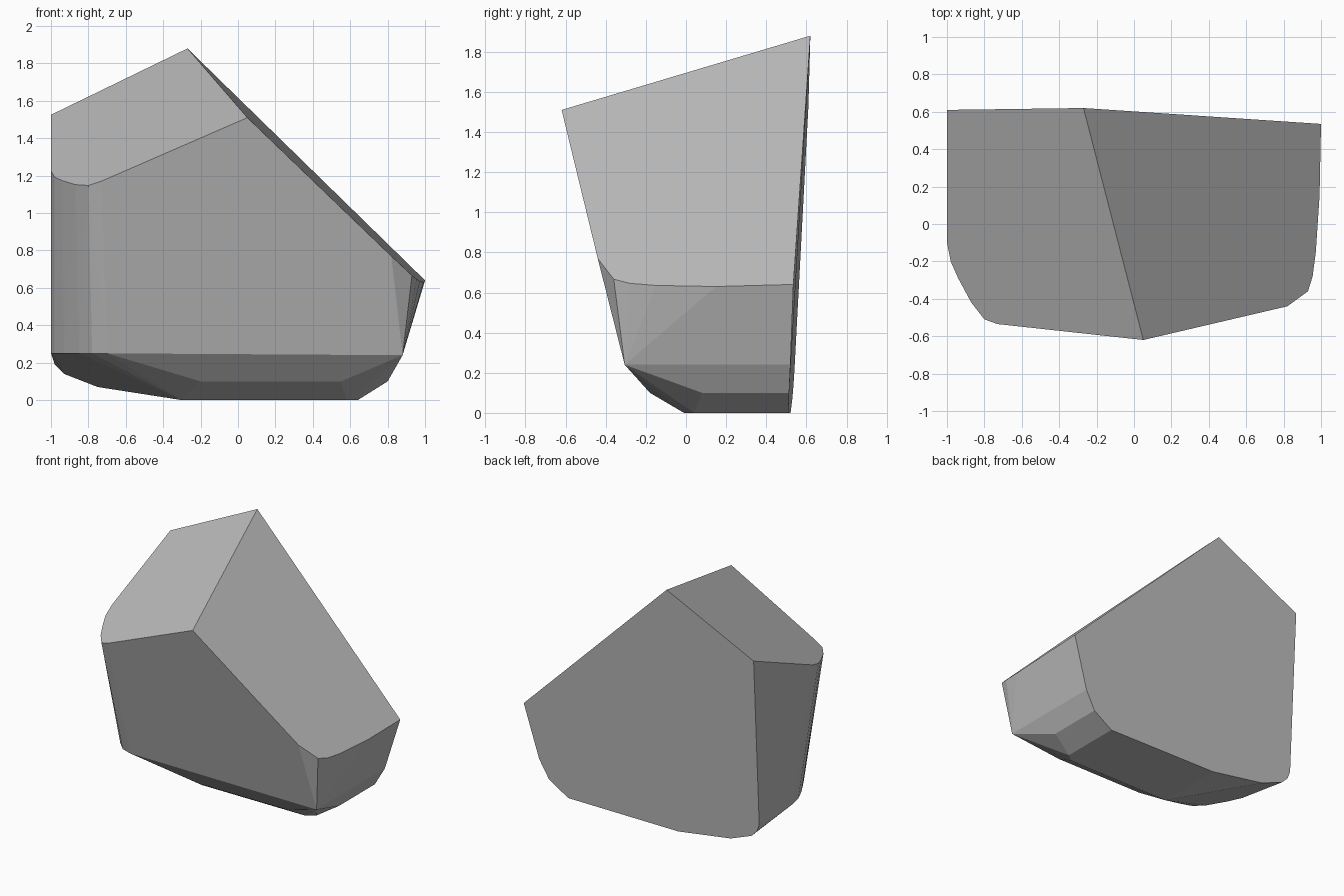
import bpy, bmesh

if "Cube" in bpy.data.objects:
    bpy.data.objects.remove(bpy.data.objects["Cube"])

# Key planes of the cut stone
def back_y(x, z):
    return 0.62 - 0.0115 * (x + 0.27) + 0.0527 * (z - 1.88)

def front_y(z):
    return -0.62 - 0.2475 * (z - 1.51)

def left_top_z(x, y):
    return 1.88 + 0.48 * (x + 0.27) + 0.423 * (y - 0.62)

def right_top_z(x, y):
    return 1.88 - 0.973 * (x + 0.27) + 0.047 * (y - 0.62)

# Slanted ridge
points = [(-0.27, 0.62, 1.88), (0.05, -0.62, 1.51)]

# Rim of the left top facet, rounded at the front corner
for x, y in [(-1, 0.61), (-1, -0.10), (-0.98, -0.20), (-0.94, -0.29),
             (-0.87, -0.42), (-0.80, -0.51), (-0.73, -0.535)]:
    points.append((x, y, left_top_z(x, y)))

# Rim of the right top facet
for x, y in [(1, 0.535), (0.992, 0.15), (0.972, -0.15), (0.955, -0.28),
             (0.93, -0.36), (0.82, -0.44)]:
    points.append((x, y, right_top_z(x, y)))

# Lower edge of the upright walls
points += [(x, y, 0.25) for x, y in [(-1, 0.14), (-0.98, 0.04), (-0.93, -0.07),
                                     (-0.85, -0.21), (-0.78, -0.28)]]
points += [(-0.70, front_y(0.25), 0.25), (0.88, front_y(0.24), 0.24)]

# Chamfered underside
points += [(-0.20, -0.18, 0.10), (0.55, -0.18, 0.10), (0.80, 0.08, 0.10),
           (-0.30, -0.01, 0), (0.58, -0.01, 0), (0.64, 0.04, 0)]

# Outline of the lower back wall
for x, z in [(-1, 0.25), (-0.98, 0.19), (-0.93, 0.14), (-0.75, 0.07),
             (-0.30, 0), (0.64, 0), (0.80, 0.10), (0.88, 0.24)]:
    points.append((x, back_y(x, z), z))

# Wrap the points in a convex shell
bm = bmesh.new()
for p in points:
    bm.verts.new(p)
hull = bmesh.ops.convex_hull(bm, input=bm.verts)
loose = [v for v in bm.verts if not v.link_faces]
bmesh.ops.delete(bm, geom=loose, context='VERTS')
bmesh.ops.dissolve_limit(bm, angle_limit=0.035, verts=bm.verts, edges=bm.edges)
bmesh.ops.recalc_face_normals(bm, faces=bm.faces)
mesh = bpy.data.meshes.new("rock")
bm.to_mesh(mesh)
bm.free()

grey = bpy.data.materials.new("stone grey")
grey.diffuse_color = (0.5, 0.5, 0.5, 1)
grey.use_nodes = True
grey.node_tree.nodes["Principled BSDF"].inputs["Base Color"].default_value = grey.diffuse_color
mesh.materials.append(grey)
rock = bpy.data.objects.new("rock", mesh)
bpy.context.collection.objects.link(rock)
